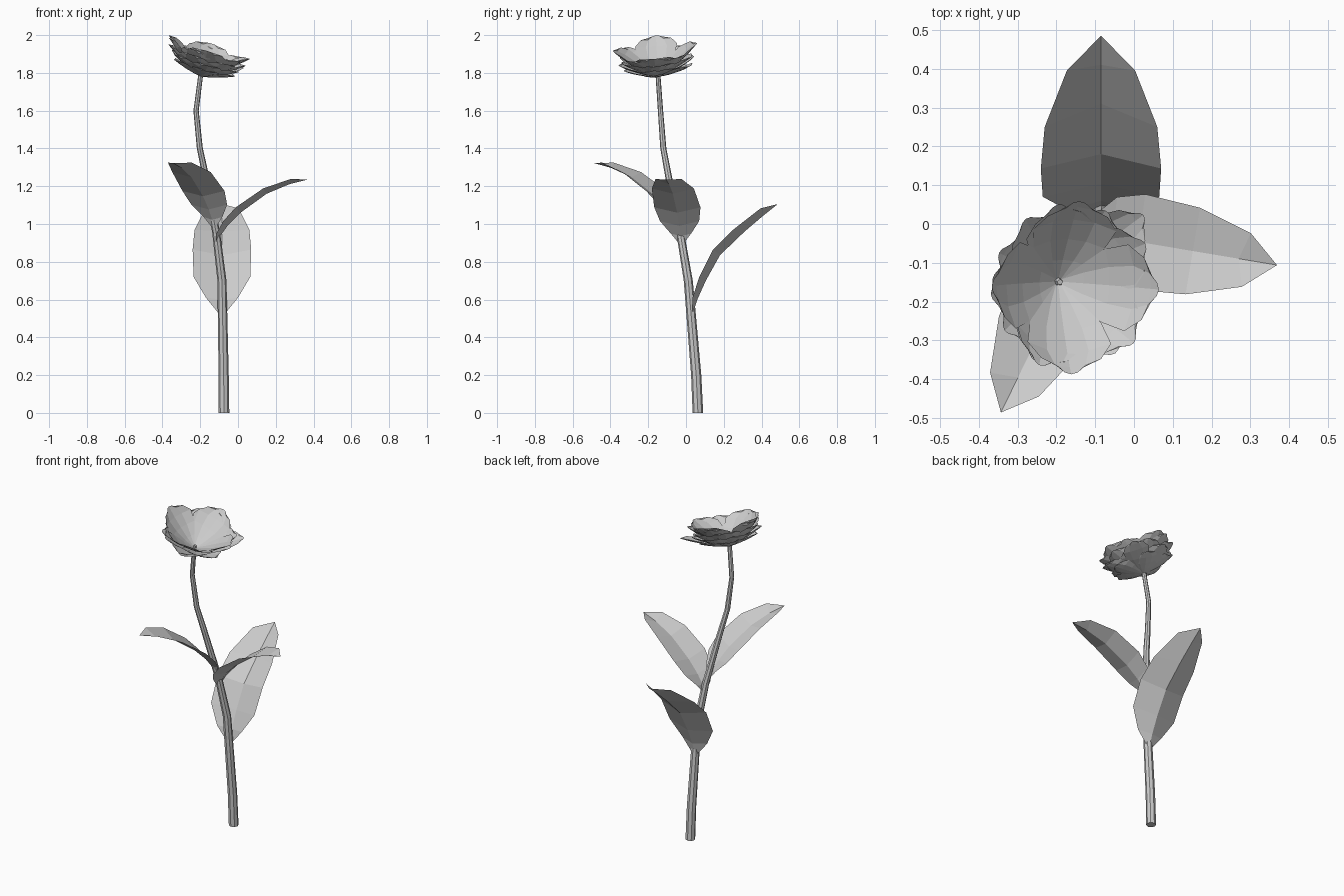
import bpy
import bmesh
from math import sin, cos, pi, radians
from mathutils import Matrix, Vector

cube = bpy.data.objects.get("Cube")
if cube:
    bpy.data.objects.remove(cube, do_unlink=True)

grey = bpy.data.materials.new("plain grey")
grey.use_nodes = True
grey.diffuse_color = (0.6, 0.6, 0.6, 1)
grey.node_tree.nodes["Principled BSDF"].inputs["Base Color"].default_value = (0.6, 0.6, 0.6, 1)


def loft(bm, rows, closed=False):
    """Skin neighbouring rows of points with flat quads."""
    rings = [[bm.verts.new(p) for p in row] for row in rows]
    for a, b in zip(rings, rings[1:]):
        n = len(a)
        for i in range(n if closed else n - 1):
            j = (i + 1) % n
            bm.faces.new((a[i], a[j], b[j], b[i]))
    if closed:
        bm.faces.new(rings[0][::-1])
        bm.faces.new(rings[-1])


def finish(bm, name):
    bmesh.ops.remove_doubles(bm, verts=bm.verts, dist=0.0005)
    mesh = bpy.data.meshes.new(name)
    bm.to_mesh(mesh)
    bm.free()
    mesh.materials.append(grey)
    obj = bpy.data.objects.new(name, mesh)
    bpy.context.collection.objects.link(obj)
    return obj


# Stem: tapered eight-sided tube along a bent path (x, y, z, radius)
path = [(-0.074, 0.063, 0, 0.028), (-0.076, 0.054, 0.2, 0.027),
        (-0.085, 0.012, 0.7, 0.024), (-0.115, -0.03, 0.95, 0.021),
        (-0.17, -0.092, 1.25, 0.018), (-0.202, -0.12, 1.4, 0.016),
        (-0.222, -0.135, 1.6, 0.014), (-0.198, -0.148, 1.785, 0.013)]
bm = bmesh.new()
loft(bm, [[(x + r * cos(k * pi / 4), y + r * sin(k * pi / 4), z) for k in range(8)]
          for x, y, z, r in path], closed=True)
finish(bm, "stem")


# Leaves: folded blades, rows of (midrib out, midrib z, edge out, edge z, half width)
def leaf(name, base, angle, rows):
    bm = bmesh.new()
    loft(bm, [[(e, -w, ez), (m, 0, mz), (e, w, ez)] for m, mz, e, ez, w in rows])
    obj = finish(bm, name)
    obj.data.transform(Matrix.Translation(base) @ Matrix.Rotation(radians(angle), 4, 'Z'))


tall_blade = [(0, -0.01, 0, 0, 0.02), (0.025, 0.07, 0.0, 0.08, 0.085),
              (0.07, 0.17, 0.035, 0.19, 0.15), (0.145, 0.305, 0.108, 0.335, 0.155),
              (0.275, 0.43, 0.215, 0.44, 0.145), (0.375, 0.515, 0.36, 0.553, 0.088),
              (0.45, 0.575, 0.45, 0.575, 0)]
arched_blade = [(0, -0.01, 0, 0, 0.015), (0.02, 0.035, 0.01, 0.05, 0.055),
                (0.06, 0.09, 0.055, 0.115, 0.105), (0.13, 0.16, 0.125, 0.188, 0.124),
                (0.27, 0.26, 0.27, 0.288, 0.113), (0.39, 0.31, 0.41, 0.338, 0.07),
                (0.49, 0.335, 0.49, 0.335, 0)]
leaf("back_leaf", (-0.085, 0.035, 0.53), 90, tall_blade)
leaf("left_leaf", (-0.115, -0.025, 0.9), -9.5, arched_blade)
leaf("front_leaf", (-0.128, -0.045, 0.987), -116, arched_blade)


# Blossom: rings of cupped petals, tilted towards the front left
outline = [(0, 0.06), (0.25, 0.5), (0.5, 0.85), (0.75, 1), (0.92, 0.72), (1, 0.3)]
tilt = (Matrix.Translation((-0.196, -0.148, 1.78))
        @ Matrix.Rotation(radians(17), 4, Vector((0.34, 0.94, 0))))


def petals(name, count, start, lift, length, half_width):
    bm = bmesh.new()
    slope = radians(lift)
    for k in range(count):
        turn = Matrix.Rotation(radians(start) + 2 * pi * k / count, 4, 'Z')
        rows = []
        for u, w in outline:
            row = []
            for v in (-1, -0.5, 0, 0.5, 1):
                along = length * (u - 0.06 * u * v * v)
                cup = 0.25 * half_width * w * v * v - 0.12 * length * u * (1 - u)
                p = Vector((along * cos(slope) - cup * sin(slope), half_width * w * v,
                            along * sin(slope) + cup * cos(slope)))
                row.append(tilt @ turn @ p)
            rows.append(row)
        loft(bm, rows)
    finish(bm, name)


petals("inner_petals", 4, -2, 36, 0.277, 0.112)
petals("second_petals", 5, 30, 34, 0.265, 0.092)
petals("third_petals", 6, 5, 29, 0.245, 0.09)
petals("outer_petals", 6, 35, 23, 0.22, 0.085)
petals("lowest_petals", 5, 60, 17, 0.185, 0.075)
petals("loose_petal", 1, 42, 20, 0.285, 0.075)

# Small pistil in the middle of the blossom
bm = bmesh.new()
bmesh.ops.create_cone(bm, cap_ends=True, segments=5, radius1=0.012, radius2=0.008, depth=0.02,
                      matrix=tilt @ Matrix.Translation((0, 0, 0.01)))
finish(bm, "pistil")
